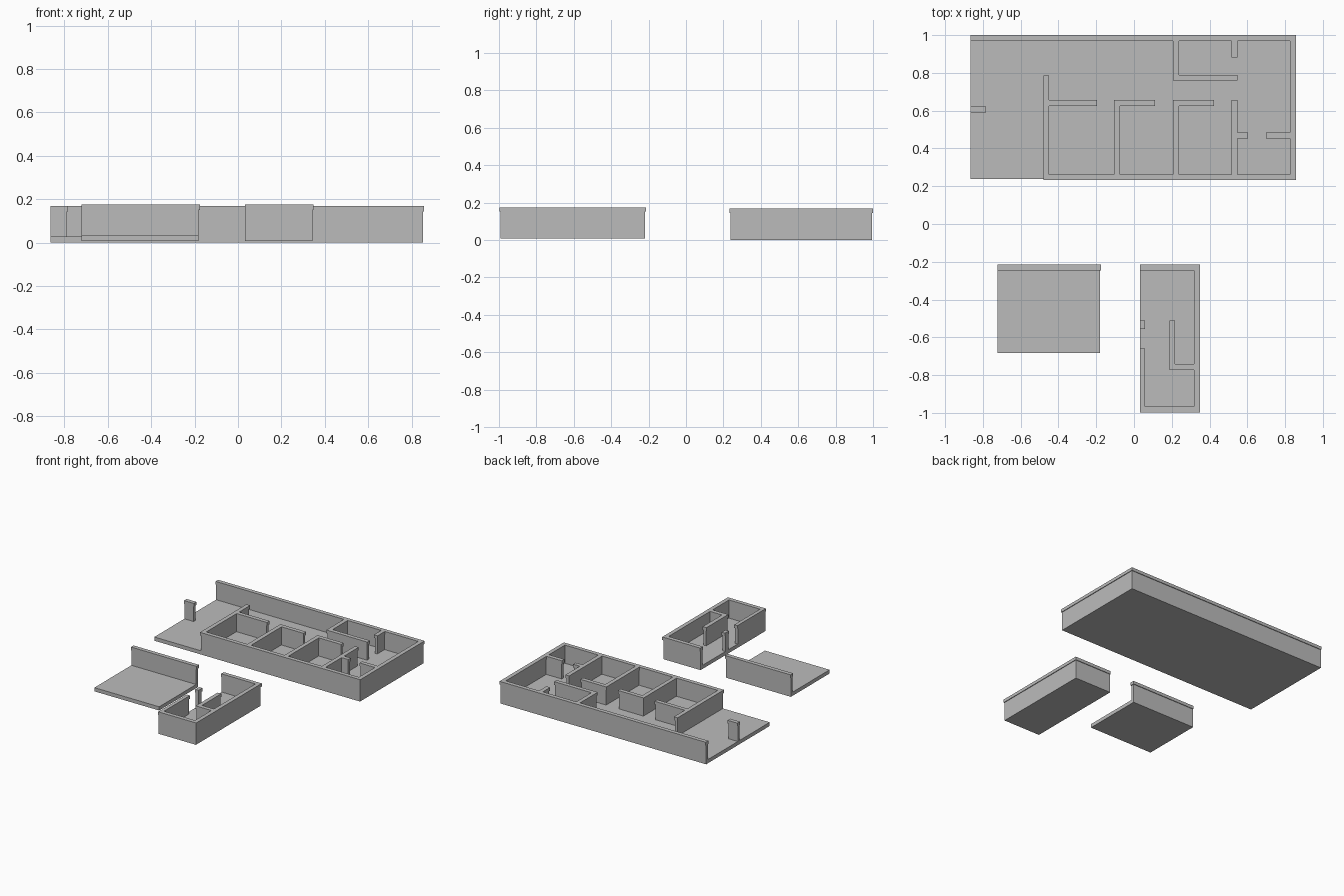
import bpy, bmesh

cube = bpy.data.objects.get("Cube")
if cube:
    bpy.data.objects.remove(cube, do_unlink=True)

grey = bpy.data.materials.new("plain grey")
grey.use_nodes = True
grey.diffuse_color = (0.5, 0.5, 0.5, 1)
grey.node_tree.nodes["Principled BSDF"].inputs["Base Color"].default_value = (0.5, 0.5, 0.5, 1)

LIP = 0.005      # how far the wall caps overhang
FLOOR = 0.028    # floor thickness
CAP = 0.024      # cap height
HEIGHT = 0.168   # overall height


def slab(name, rects, z0, z1):
    """Solid covering the union of plan rectangles (x0, x1, y0, y1)."""
    xs = sorted({round(v, 4) for r in rects for v in r[:2]})
    ys = sorted({round(v, 4) for r in rects for v in r[2:]})
    bm = bmesh.new()
    verts = {}

    def corner(i, j):
        if (i, j) not in verts:
            verts[i, j] = bm.verts.new((xs[i], ys[j], z0))
        return verts[i, j]

    for i in range(len(xs) - 1):
        for j in range(len(ys) - 1):
            cx, cy = (xs[i] + xs[i + 1]) / 2, (ys[j] + ys[j + 1]) / 2
            if any(a < cx < b and c < cy < d for a, b, c, d in rects):
                bm.faces.new([corner(i, j), corner(i + 1, j),
                              corner(i + 1, j + 1), corner(i, j + 1)])
    top = bmesh.ops.extrude_face_region(bm, geom=bm.faces[:], use_keep_orig=True)
    moved = [g for g in top["geom"] if isinstance(g, bmesh.types.BMVert)]
    bmesh.ops.translate(bm, vec=(0, 0, z1 - z0), verts=moved)
    bmesh.ops.recalc_face_normals(bm, faces=bm.faces[:])
    mesh = bpy.data.meshes.new(name)
    bm.to_mesh(mesh)
    bm.free()
    mesh.materials.append(grey)
    obj = bpy.data.objects.new(name, mesh)
    bpy.context.collection.objects.link(obj)


def storey(name, floor, walls, base=0.0):
    """Floor plate, walls standing on it, and overhanging caps."""
    left = floor[0]
    body = [(max(a + LIP, left), b - LIP, c + LIP, d - LIP) for a, b, c, d in walls]
    caps = [(max(a, left), b, c, d) for a, b, c, d in walls]
    top = base + HEIGHT
    slab(name + "_floor", [floor], base, base + FLOOR)
    slab(name + "_walls", body, base + FLOOR, top - CAP)
    slab(name + "_wall_caps", caps, top - CAP, top)


# Large storey: outer walls
W = 0.031
L, R, F, B = -0.865, 0.858, 0.232, 1.0
IN_L = -0.48     # left end of the enclosed rooms
CORR = 0.625     # corridor wall line
BATH = 0.206     # left wall of the back room
HALL = 0.517     # wall line beside the right-hand rooms
main = [
    (L - LIP, R, B - W, B),
    (R - W, R, F, B),
    (IN_L, R, F, F + W),
    (IN_L, IN_L + W, F, 0.787),
    (L - LIP, -0.783, 0.591, 0.622),
]
# Room dividers and corridor wall pieces between the doorways
for x in (-0.105, BATH, HALL):
    main.append((x, x + W, F, CORR + W))
for x0, x1 in ((IN_L, -0.196), (-0.105, 0.11), (BATH, 0.423)):
    main.append((x0, x1, CORR, CORR + W))
# Back room and right-hand rooms
main += [
    (BATH, BATH + W, 0.759, B),
    (BATH, HALL + W, 0.759, 0.759 + W),
    (HALL, HALL + W, 0.882, B),
    (HALL, 0.603, 0.453, 0.453 + W),
    (0.698, R, 0.453, 0.453 + W),
]
storey("main_storey", (L, R - LIP, F + LIP, B - LIP), main)

# Small open terrace with one wall
storey("terrace", (-0.722, -0.181, -0.682, -0.22),
       [(-0.727, -0.176, -0.246, -0.215)], 0.007)

# Small narrow storey
l, r, f, b = 0.032, 0.349, -0.998, -0.215
storey("annex", (l, r - LIP, f + LIP, b - LIP), [
    (l - LIP, r, b - W, b),
    (r - W, r, f, b),
    (l - LIP, r, f, f + W),
    (l - LIP, l + 0.027, f, -0.658),
    (l - LIP, l + 0.027, -0.556, -0.51),
    (0.187, r, -0.772, -0.772 + W),
    (0.187, 0.187 + W, -0.772, -0.51),
], 0.007)
